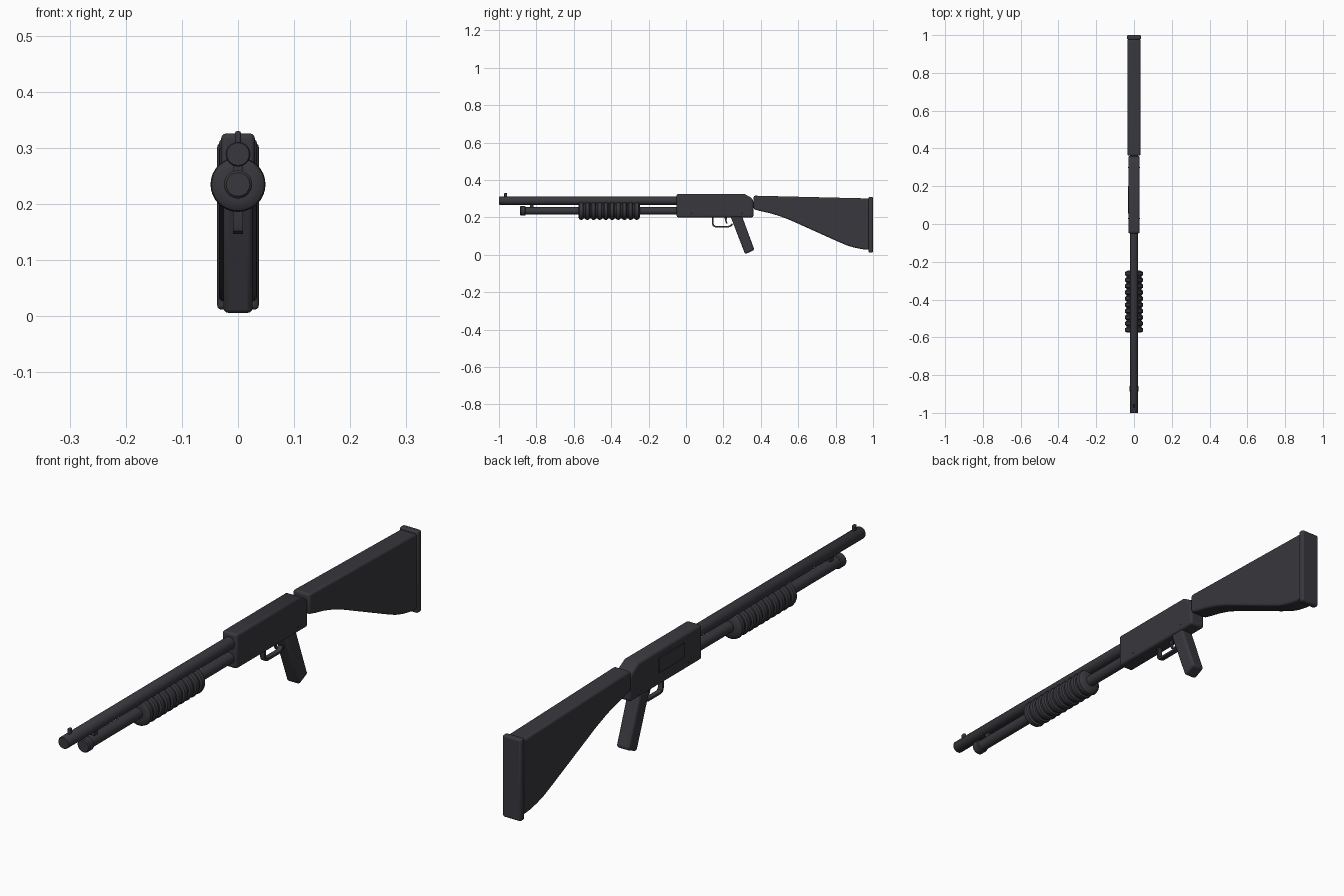
import bpy, bmesh, math
from mathutils import Vector

if "Cube" in bpy.data.objects:
    bpy.data.objects.remove(bpy.data.objects["Cube"])

mat = bpy.data.materials.new("charcoal")
mat.diffuse_color = (0.040, 0.039, 0.047, 1)
mat.use_nodes = True
mat.node_tree.nodes["Principled BSDF"].inputs["Base Color"].default_value = mat.diffuse_color


def finish(name, bm, bevel=0, segments=2):
    bmesh.ops.recalc_face_normals(bm, faces=bm.faces)
    me = bpy.data.meshes.new(name)
    bm.to_mesh(me)
    bm.free()
    ob = bpy.data.objects.new(name, me)
    bpy.context.collection.objects.link(ob)
    me.materials.append(mat)
    if bevel:
        mod = ob.modifiers.new("bevel", "BEVEL")
        mod.width, mod.segments, mod.limit_method = bevel, segments, "ANGLE"
        mod.angle_limit = math.radians(35)
    bpy.ops.object.select_all(action="DESELECT")
    ob.select_set(True)
    bpy.context.view_layer.objects.active = ob
    bpy.ops.object.shade_smooth_by_angle(angle=math.radians(35))
    return ob


def slab(name, outline, half, bevel=0, segments=2, x=0):
    """Side outline of (y, z) points, extruded along x."""
    bm = bmesh.new()
    face = bm.faces.new([bm.verts.new((x - half, y, z)) for y, z in outline])
    new = bmesh.ops.extrude_face_region(bm, geom=[face])["geom"]
    bmesh.ops.translate(bm, vec=(2 * half, 0, 0),
                        verts=[v for v in new if isinstance(v, bmesh.types.BMVert)])
    return finish(name, bm, bevel, segments)


def box(name, y0, y1, z0, z1, half, bevel=0, segments=2, x=0):
    return slab(name, [(y0, z0), (y1, z0), (y1, z1), (y0, z1)], half, bevel, segments, x)


def lathe(name, profile, z, sides=32):
    """Profile of (y, radius) points, turned around an axis along y."""
    bm = bmesh.new()
    rings = [[bm.verts.new((r * math.cos(a), y, z + r * math.sin(a)))
              for a in (math.tau * i / sides for i in range(sides))] for y, r in profile]
    for a, b in zip(rings, rings[1:]):
        for i in range(sides):
            j = (i + 1) % sides
            bm.faces.new((a[i], a[j], b[j], b[i]))
    bm.faces.new(rings[0])
    bm.faces.new(rings[-1])
    return finish(name, bm)


BARREL_Z, TUBE_Z = 0.289, 0.235

# Barrel, front bead and the lug joining it to the lower tube
lathe("barrel", [(-1, 0.020), (-0.997, 0.022), (-0.03, 0.022)], BARREL_Z)
box("front_sight", -0.972, -0.956, 0.305, 0.330, 0.005, 0.003)
box("barrel_lug", -0.835, -0.815, 0.24, 0.28, 0.008, 0.002)

# Lower tube and its end cap
lathe("lower_tube", [(-0.87, 0.020), (-0.03, 0.020)], TUBE_Z)
lathe("tube_cap", [(-0.887, 0.021), (-0.883, 0.025), (-0.860, 0.025), (-0.857, 0.021)], TUBE_Z)

# Ribbed sliding handguard
ribs, y0, y1 = 10, -0.575, -0.245
step = (y1 - y0) / ribs
profile = [(y0, 0.030)]
for i in range(ribs):
    profile += [(y0 + step * (i + f), r) for f, r in
                ((0.06, 0.041), (0.2, 0.047), (0.45, 0.049), (0.7, 0.047), (0.84, 0.041))]
profile.append((y1, 0.030))
lathe("handguard", profile, TUBE_Z)

# Receiver with sloped rear top, side panel and pins
slab("receiver", [(-0.05, 0.200), (0.36, 0.200), (0.36, 0.292), (0.348, 0.305),
                  (0.312, 0.326), (-0.05, 0.326)], 0.030, 0.009, 3)
box("side_panel", 0.055, 0.20, 0.245, 0.30, 0.002, 0.001, 1, x=-0.031)
for y in (0.03, 0.30):
    bm = bmesh.new()
    for i in (-1, 1):
        bmesh.ops.create_uvsphere(bm, u_segments=12, v_segments=8, radius=0.006)
    for v in bm.verts:
        v.co = Vector((v.co.z * 5.5, v.co.x + y, v.co.y + 0.22))
    finish("receiver_pin", bm)

# Grip
slab("grip", [(0.238, 0.205), (0.300, 0.205), (0.366, 0.026), (0.316, 0.003)], 0.026, 0.009, 3)

# Trigger guard: a flat band following a rounded U
outer = [(0.140, 0.205), (0.140, 0.163), (0.144, 0.152), (0.155, 0.147),
         (0.230, 0.147), (0.243, 0.152), (0.252, 0.163)]
inner = [(0.244, 0.168), (0.238, 0.159), (0.228, 0.155), (0.157, 0.155),
         (0.151, 0.158), (0.148, 0.165), (0.148, 0.205)]
slab("trigger_guard", outer + inner, 0.009)
slab("trigger", [(0.205, 0.205), (0.222, 0.205), (0.217, 0.185), (0.222, 0.166),
                 (0.215, 0.166), (0.208, 0.185)], 0.004)

# Stock and butt plate
slab("stock", [(0.362, 0.316), (0.362, 0.243), (0.40, 0.233), (0.45, 0.222), (0.50, 0.207),
               (0.56, 0.184), (0.80, 0.076), (0.86, 0.050), (0.90, 0.038), (0.94, 0.030),
               (0.98, 0.026), (0.98, 0.301)], 0.034, 0.008, 3)
box("butt_plate", 0.976, 1.0, 0.012, 0.309, 0.037, 0.007, 3)
